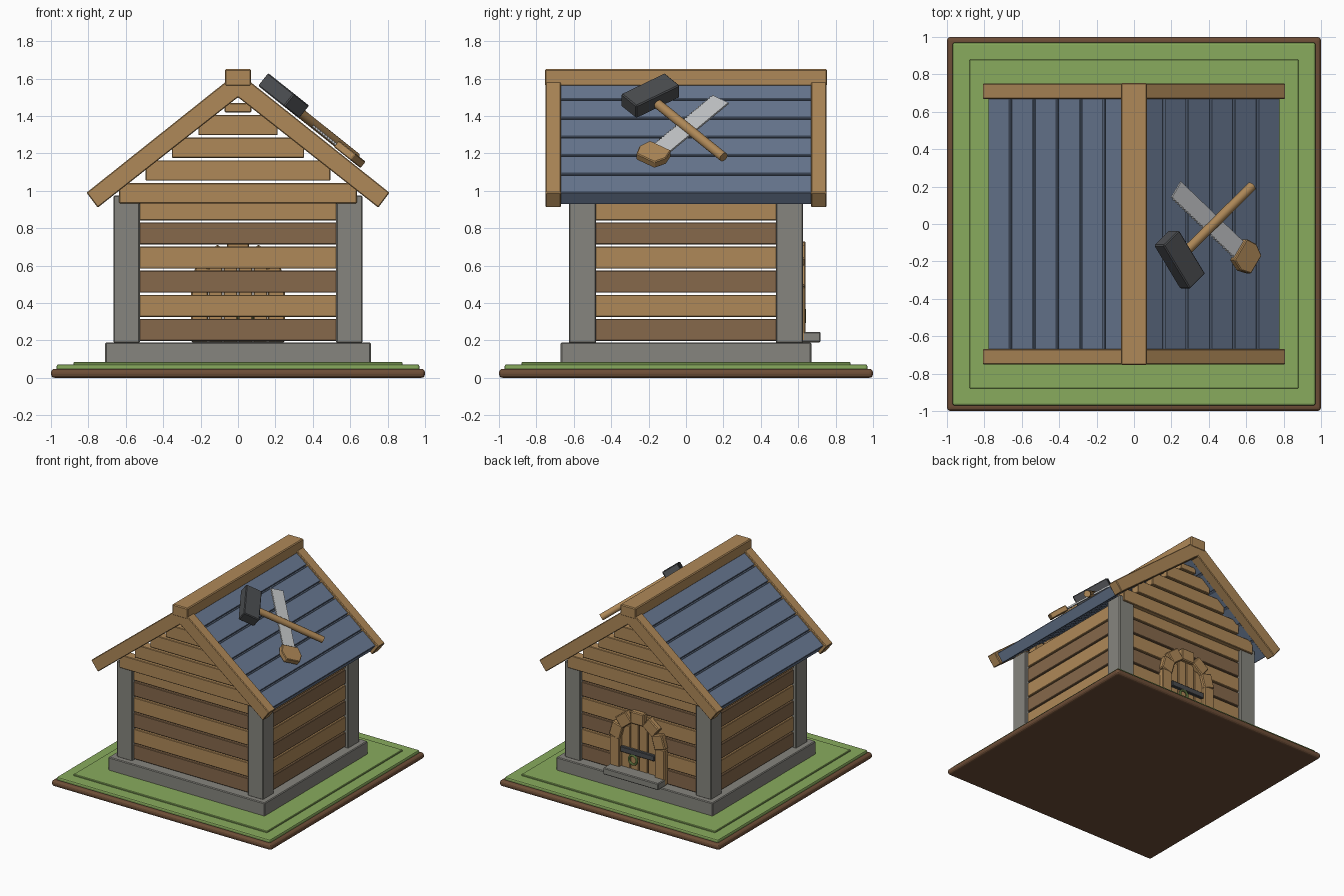
import bpy, bmesh, math
from mathutils import Matrix, Vector

cube = bpy.data.objects.get("Cube")
if cube:
    bpy.data.objects.remove(cube, do_unlink=True)


def material(name, r, g, b):
    m = bpy.data.materials.new(name)
    m.use_nodes = True
    m.diffuse_color = (r, g, b, 1)
    m.node_tree.nodes["Principled BSDF"].inputs["Base Color"].default_value = (r, g, b, 1)
    return m


LIGHT = material("light_wood", .43, .25, .098)
DARK = material("dark_wood", .24, .14, .07)
STONE = material("stone", .24, .235, .21)
GRASS = material("grass_green", .25, .41, .11)
SOIL = material("soil_brown", .155, .076, .038)
SLATE = material("slate_blue", .14, .19, .285)
IRON = material("dark_iron", .07, .074, .08)
STEEL = material("pale_steel", .55, .565, .58)

IDENT = Matrix.Identity(4)


def finish(name, bm, mat, matrix, bevel=0, segments=1):
    if bevel:
        bmesh.ops.bevel(bm, geom=bm.edges[:], offset=bevel, segments=segments,
                        profile=.5, affect='EDGES')
    bmesh.ops.transform(bm, matrix=matrix, verts=bm.verts[:])
    bmesh.ops.recalc_face_normals(bm, faces=bm.faces[:])
    mesh = bpy.data.meshes.new(name)
    bm.to_mesh(mesh)
    bm.free()
    mesh.materials.append(mat)
    obj = bpy.data.objects.new(name, mesh)
    bpy.context.collection.objects.link(obj)
    return obj


def box(name, x, y, z, mat, bevel=.005, matrix=IDENT, segments=1):
    """Box from (min, max) pairs along each axis."""
    bm = bmesh.new()
    bmesh.ops.create_cube(bm, size=1)
    for v in bm.verts:
        v.co = Vector([(p[0] + p[1]) / 2 + c * (p[1] - p[0])
                       for p, c in zip((x, y, z), v.co)])
    return finish(name, bm, mat, matrix, bevel, segments)


def prism(name, points, low, high, mat, matrix=IDENT, bevel=0):
    """Outline in local XY, extruded along local Z."""
    bm = bmesh.new()
    face = bm.faces.new([bm.verts.new((px, py, low)) for px, py in points])
    top = bmesh.ops.extrude_face_region(bm, geom=[face])["geom"]
    for v in top:
        if isinstance(v, bmesh.types.BMVert):
            v.co.z = high
    return finish(name, bm, mat, matrix, bevel)


def sym(a):
    return (-a, a)


# Ground
box("soil_slab", sym(1), sym(1), (0, .048), SOIL, .02, segments=3)
box("grass_layer", sym(.97), sym(.97), (.04, .072), GRASS, .01, segments=2)
box("grass_top", sym(.88), sym(.88), (.06, .084), GRASS, .004)

# Foundation and corner pillars
box("foundation", sym(.71), sym(.67), (.07, .19), STONE, .006)
for sx in (-1, 1):
    for sy in (-1, 1):
        box("corner_pillar", sorted((sx * .525, sx * .665)),
            sorted((sy * .48, sy * .625)), (.185, .975), STONE, .006)

# Wall planks in alternating tones, with open gaps between
for i in range(6):
    z0 = .197 + i * .129
    z = (z0, z0 + .118)
    tone = LIGHT if i % 2 else DARK
    for s in (-1, 1):
        box("end_wall_plank", sym(.53), sorted((s * .54, s * .6)), z, tone, .004)
        box("side_wall_plank", sorted((s * .575, s * .64)), sym(.485), z, tone, .004)

# Gable planks, narrowing upward
for i in range(5):
    z0 = .933 + i * .1215
    for s in (-1, 1):
        box("gable_plank", sym(.635 - i * .141), sorted((s * .56, s * .638)),
            (z0, z0 + (.108 if i < 4 else .05)), LIGHT, .004)

# Roof: each slope is a thin sheet carrying long planks
SLOPE = math.atan(.797)
slope = Matrix.Translation((0, 0, 1.615)) @ Matrix.Rotation(SLOPE, 4, 'Y')
for turn in (0, math.pi):
    side = Matrix.Rotation(turn, 4, 'Z') @ slope
    box("roof_sheet", (.07, .99), sym(.67), (-.075, -.02), SLATE, 0, side)
    for i in range(6):
        u = .05 + i * .16
        box("roof_plank", (u, u + .149), sym(.675), (-.084, 0), SLATE, .004, side)

# Barge boards and ridge beam
upright = Matrix.Rotation(math.pi / 2, 4, 'X')
half = [(.81, .99), (.75, .91)]
chevron = [(0, 1.635)] + half + [(0, 1.5)] + [(-px, pz) for px, pz in reversed(half)]
for y0 in (-.752, .668):
    prism("barge_board", chevron, y0, y0 + .084, LIGHT, upright, .005)
box("ridge_beam", sym(.07), sym(.755), (1.56, 1.65), LIGHT, .007)

# Back door: planks, posts, arch blocks, bar, ring and step
for s in (-1, 1):
    for cx, top in ((.04, .635), (.12, .59)):
        box("door_plank", (s * cx - .037, s * cx + .037), (.57, .612), (.195, top), LIGHT, .004)
    box("door_post", sorted((s * .16, s * .25)), (.57, .638), (.195, .485), LIGHT, .006)
for a in (-74, -38, 0, 38, 74):
    place = Matrix.Translation((0, 0, .48)) @ Matrix.Rotation(math.radians(a), 4, 'Y')
    box("arch_block", sym(.06), (.57, .64), (.15, .25), LIGHT, .007, place)
box("door_bar", sym(.155), (.605, .635), (.37, .415), IRON, .004)
box("door_step", sym(.25), (.6, .72), (.19, .245), STONE, .006)
bpy.ops.mesh.primitive_torus_add(location=(.04, .632, .33), rotation=(math.pi / 2, 0, 0),
                                 major_radius=.036, minor_radius=.009,
                                 major_segments=20, minor_segments=8)
ring = bpy.context.object
ring.name = "door_ring"
ring.data.materials.append(GRASS)
bpy.ops.object.shade_smooth_by_angle()

# Mallet lying on the right-hand slope
mallet = (slope @ Matrix.Translation((.257, -.19, 0))
          @ Matrix.Rotation(math.atan2(.61, .79), 4, 'Z'))
box("mallet_head", sym(.067), sym(.147), (.025, .112), IRON, .006, mallet)
bm = bmesh.new()
bmesh.ops.create_cone(bm, cap_ends=True, segments=16, radius1=.026, radius2=.026, depth=.6)
handle = finish("mallet_handle", bm, LIGHT,
                mallet @ Matrix.Translation((.34, 0, .052)) @ Matrix.Rotation(math.pi / 2, 4, 'Y'))
bpy.context.view_layer.objects.active = handle
bpy.ops.object.select_all(action='DESELECT')
handle.select_set(True)
bpy.ops.object.shade_smooth_by_angle()

# Saw lying under the mallet handle, toothed along one edge
saw = (slope @ Matrix.Translation((.254, .182, 0))
       @ Matrix.Rotation(math.atan2(-.6, .8), 4, 'Z'))
TEETH = 26
step = .53 / TEETH
edge = [(i * step / 2, -.055 + (.009 if i % 2 else 0)) for i in range(2 * TEETH + 1)]
prism("saw_blade", edge + [(.53, .055), (0, .055)], .034, .046, STEEL, saw)
grip = [(.53, -.07), (.53, .07), (.6, .088), (.665, .06), (.665, -.06), (.6, -.088)]
prism("saw_grip", grip, .022, .066, LIGHT, saw, .005)
